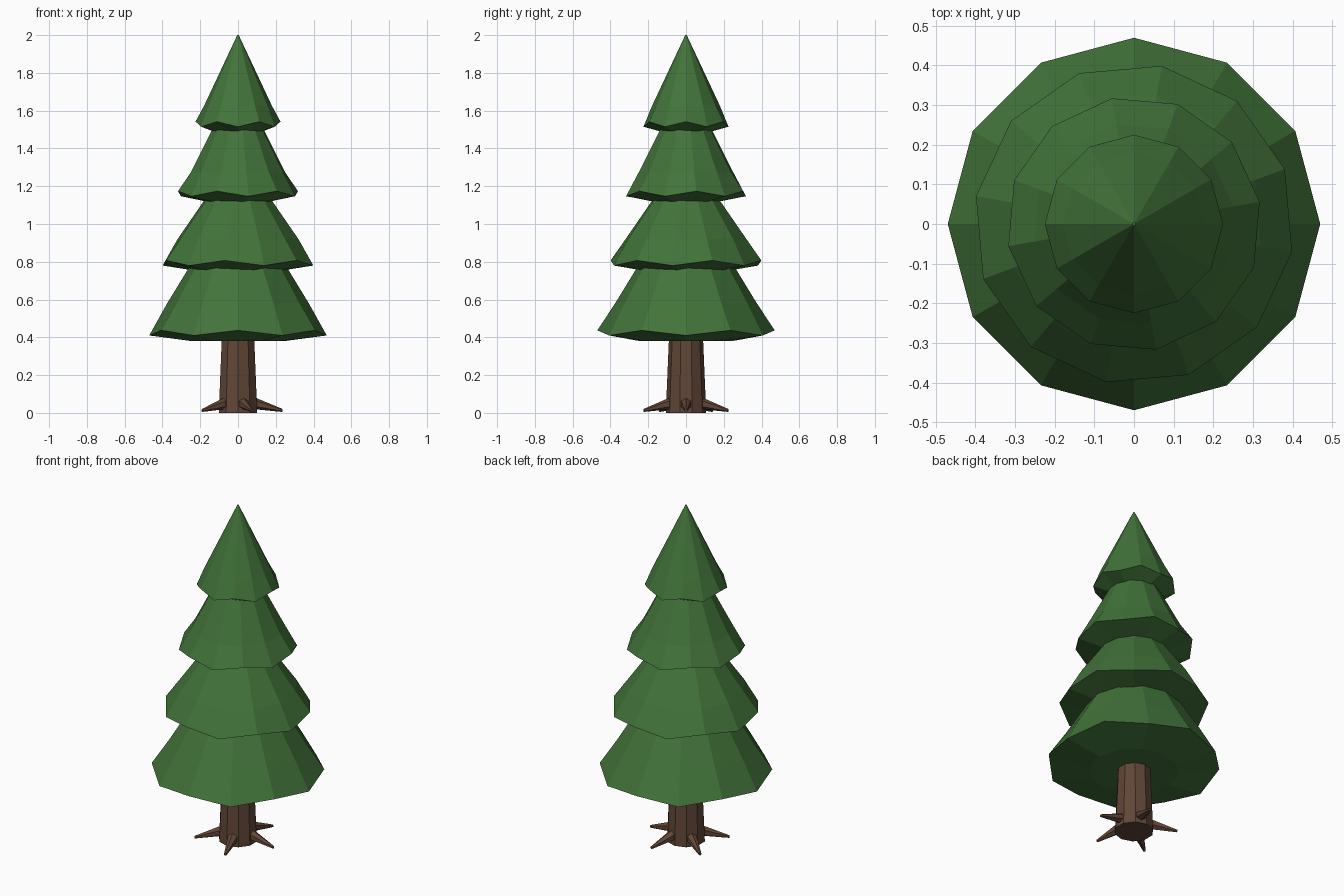
import bpy, bmesh, math
from mathutils import Vector

if "Cube" in bpy.data.objects:
    bpy.data.objects.remove(bpy.data.objects["Cube"])


def material(name, color):
    m = bpy.data.materials.new(name)
    m.diffuse_color = (*color, 1.0)
    m.use_nodes = True
    m.node_tree.nodes["Principled BSDF"].inputs["Base Color"].default_value = m.diffuse_color
    return m


GREEN = material("needle green", (0.054, 0.172, 0.042))
BROWN = material("bark brown", (0.120, 0.062, 0.038))


def finish(name, bm, mat):
    bmesh.ops.recalc_face_normals(bm, faces=bm.faces[:])
    me = bpy.data.meshes.new(name)
    bm.to_mesh(me)
    bm.free()
    me.materials.append(mat)
    ob = bpy.data.objects.new(name, me)
    bpy.context.collection.objects.link(ob)
    return ob


def loft(name, rings, mat):
    """Skin a list of equal-length point rings and cap both ends."""
    bm = bmesh.new()
    loops = [[bm.verts.new(p) for p in ring] for ring in rings]
    n = len(loops[0])
    for a, b in zip(loops, loops[1:]):
        for i in range(n):
            j = (i + 1) % n
            bm.faces.new((a[i], a[j], b[j], b[i]))
    bm.faces.new(loops[0])
    bm.faces.new(loops[-1])
    return finish(name, bm, mat)


def ring(r, z, n, turn=0.0, zigzag=0.0):
    """Level polygon whose odd corners are raised by zigzag."""
    pts = []
    for i in range(n):
        a = math.radians(turn) + math.tau * i / n
        pts.append((r * math.cos(a), r * math.sin(a), z + zigzag * (i % 2)))
    return pts


# Foliage tiers: base z, rim radius, (shoulder radius, rise), (top radius, rise)
TIERS = [
    (0.380, 0.470, (0.375, 0.20), (0.131, 0.60)),
    (0.750, 0.405, (0.325, 0.17), (0.094, 0.50)),
    (1.117, 0.322, (0.255, 0.155), (0.094, 0.47)),
    (1.485, 0.225, (0.180, 0.14), (0.004, 0.515)),
]
for k, (z, r, shoulder, top) in enumerate(TIERS):
    turn = -10 * k
    loft(f"foliage_tier_{k + 1}", [
        ring(r * 0.52, z, 12, turn),
        ring(r, z + 0.03, 12, turn, 0.027),
        ring(shoulder[0], z + shoulder[1], 12, turn),
        ring(top[0], z + top[1], 12, turn),
    ], GREEN)

# Tapered ten-sided trunk
loft("trunk", [ring(0.107, 0.0, 10, 90), ring(0.088, 0.45, 10, 90)], BROWN)

# Five pointed roots spreading from the trunk foot
for k in range(5):
    a = math.tau * k / 5
    out = Vector((math.cos(a), math.sin(a), 0))
    side = Vector((-math.sin(a), math.cos(a), 0))
    up = Vector((0, 0, 1))
    rings = []
    for dist, z, r in ((0.06, 0.058, 0.036), (0.235, 0.013, 0.008)):
        centre = out * dist + up * z
        rings.append([centre + side * (r * math.sin(math.tau * i / 6))
                      + up * (r * math.cos(math.tau * i / 6)) for i in range(6)])
    loft(f"root_{k + 1}", rings, BROWN)
